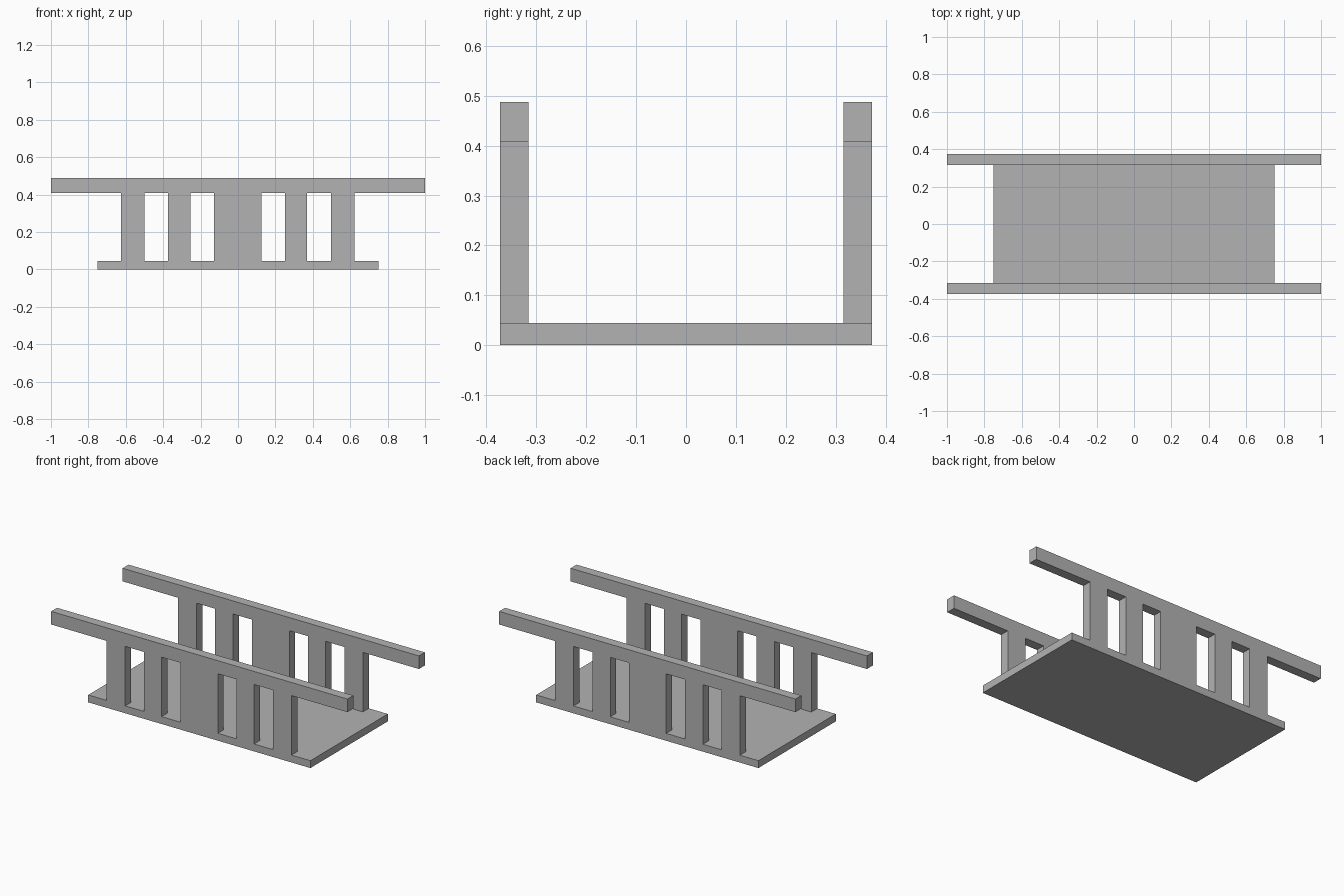
import bpy
import bmesh

if "Cube" in bpy.data.objects:
    bpy.data.objects.remove(bpy.data.objects["Cube"])

grey = bpy.data.materials.new("plain grey")
grey.diffuse_color = (0.45, 0.45, 0.45, 1)
grey.use_nodes = True
grey.node_tree.nodes["Principled BSDF"].inputs["Base Color"].default_value = grey.diffuse_color

DECK_Z, RAIL_Z, TOP_Z = 0.045, 0.408, 0.488
OUTER_Y, INNER_Y = 0.373, 0.316


def add_object(name, bm):
    bmesh.ops.recalc_face_normals(bm, faces=bm.faces)
    mesh = bpy.data.meshes.new(name)
    bm.to_mesh(mesh)
    bm.free()
    mesh.materials.append(grey)
    obj = bpy.data.objects.new(name, mesh)
    bpy.context.collection.objects.link(obj)
    return obj


def extruded_profile(name, outline, y0, y1):
    """Extrude an x-z outline from y0 to y1."""
    bm = bmesh.new()
    face = bm.faces.new([bm.verts.new((x, y0, z)) for x, z in outline])
    new = bmesh.ops.extrude_face_region(bm, geom=[face])["geom"]
    bmesh.ops.translate(bm, vec=(0, y1 - y0, 0),
                        verts=[v for v in new if isinstance(v, bmesh.types.BMVert)])
    return add_object(name, bm)


# Base deck
extruded_profile("deck", [(-0.75, 0), (0.75, 0), (0.75, DECK_Z), (-0.75, DECK_Z)],
                 -OUTER_Y, OUTER_Y)

# Side frame: long rail with a wide centre panel and two posts at each end
posts = [(-0.625, -0.5), (-0.375, -0.255), (-0.127, 0.125), (0.25, 0.37), (0.498, 0.622)]
outline = [(1, TOP_Z), (-1, TOP_Z), (-1, RAIL_Z)]
for left, right in posts:
    outline += [(left, RAIL_Z), (left, DECK_Z), (right, DECK_Z), (right, RAIL_Z)]
outline.append((1, RAIL_Z))

for name, side in (("front_side_frame", -1), ("back_side_frame", 1)):
    extruded_profile(name, outline, side * OUTER_Y, side * INNER_Y)
